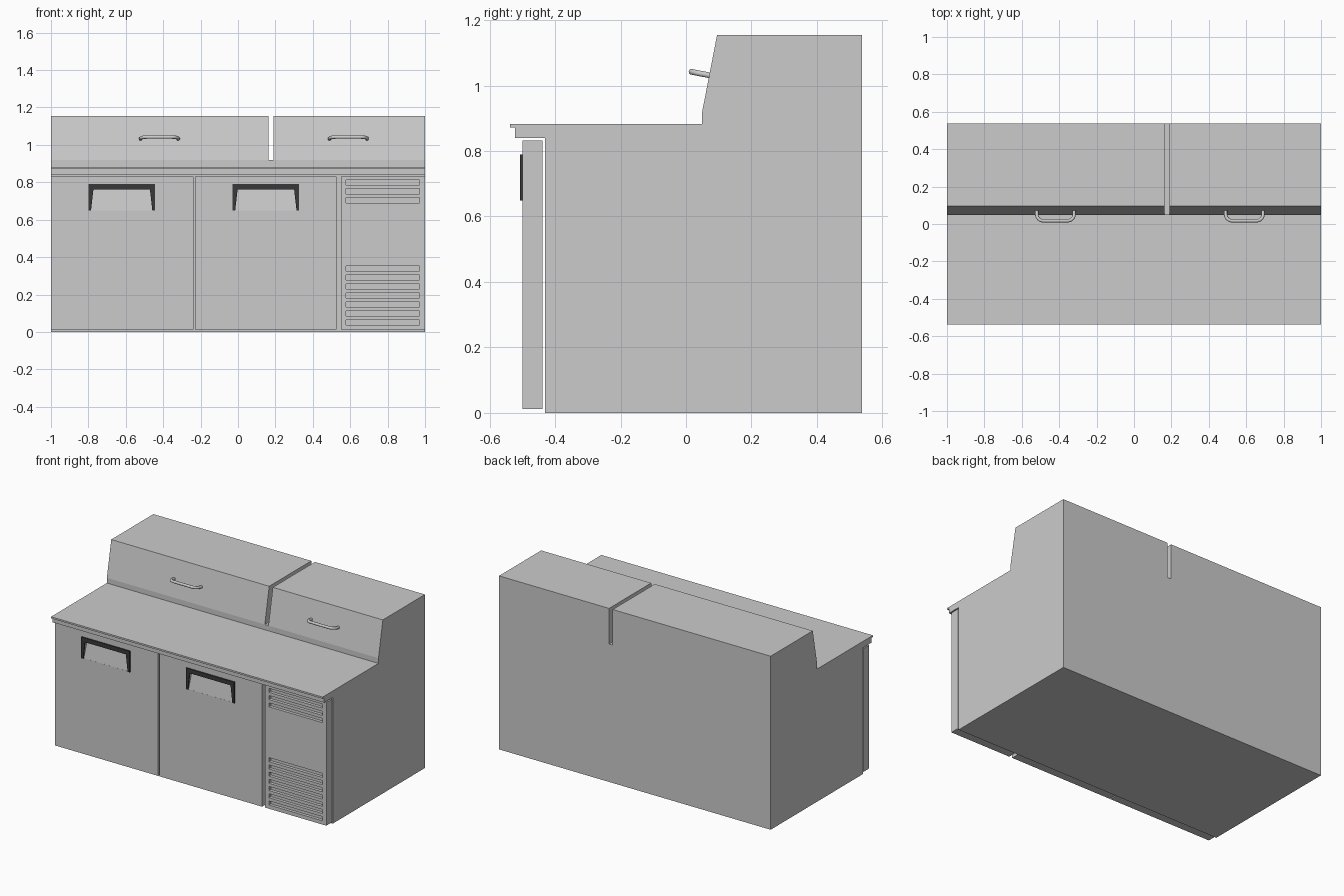
import bpy, bmesh, math
from mathutils import Vector

if "Cube" in bpy.data.objects:
    bpy.data.objects.remove(bpy.data.objects["Cube"])

dark = bpy.data.materials.new("dark_trim")
dark.diffuse_color = (0.04, 0.04, 0.04, 1)
dark.use_nodes = True
dark.node_tree.nodes["Principled BSDF"].inputs["Base Color"].default_value = dark.diffuse_color


def finish(name, bm):
    bmesh.ops.recalc_face_normals(bm, faces=bm.faces)
    me = bpy.data.meshes.new(name)
    bm.to_mesh(me)
    bm.free()
    ob = bpy.data.objects.new(name, me)
    bpy.context.collection.objects.link(ob)
    return ob


def prism(name, points, offset):
    """Extrude a flat outline of 3D points along an offset."""
    bm = bmesh.new()
    face = bm.faces.new([bm.verts.new(p) for p in points])
    res = bmesh.ops.extrude_face_region(bm, geom=[face], use_keep_orig=True)
    moved = [v for v in res["geom"] if isinstance(v, bmesh.types.BMVert)]
    bmesh.ops.translate(bm, verts=moved, vec=offset)
    return finish(name, bm)


def box(name, x0, x1, y0, y1, z0, z1):
    return prism(name, [(x0, y0, z0), (x1, y0, z0), (x1, y0, z1), (x0, y0, z1)],
                 (0, y1 - y0, 0))


def cut(target, cutter):
    cutter.hide_render = True
    mod = target.modifiers.new("cut", "BOOLEAN")
    mod.operation = "DIFFERENCE"
    mod.solver = "EXACT"
    mod.object = cutter
    bpy.context.view_layer.objects.active = target
    bpy.ops.object.modifier_apply(modifier=mod.name)
    bpy.data.objects.remove(cutter, do_unlink=True)


# Cabinet body with worktop lip and sloped lid hood
profile = [(-0.431, 0), (0.538, 0), (0.538, 1.155), (0.095, 1.155), (0.049, 0.918),
           (0.049, 0.883), (-0.538, 0.883), (-0.538, 0.872), (-0.522, 0.872),
           (-0.522, 0.84), (-0.431, 0.84)]
body = prism("cabinet_body", [(-1, y, z) for y, z in profile], (2, 0, 0))
# Gap between the two lids
cut(body, box("lid_gap_cutter", 0.163, 0.19, -0.2, 0.7, 0.918, 1.3))

# Doors with sloped finger pockets and dark handle frames
F, B, Z0, Z1 = -0.499, -0.438, 0.012, 0.832
for side, x0, x1, cx in (("left", -1, -0.238, -0.622), ("right", -0.23, 0.527, 0.149)):
    door = box(side + "_door", x0, x1, F, B, Z0, Z1)
    bm = bmesh.new()
    for s in (-1, 1):
        for hw, z, depth in ((0.164, 0.649, 0.0005), (0.151, 0.762, 0.016)):
            for y in (F - 0.02, F + depth):
                bm.verts.new((cx + s * hw, y, z))
    bmesh.ops.convex_hull(bm, input=bm.verts)
    cut(door, finish("pocket_cutter", bm))
    outline = [(-0.178, 0.649), (-0.164, 0.649), (-0.151, 0.762), (0.151, 0.762),
               (0.164, 0.649), (0.178, 0.649), (0.178, 0.79), (-0.178, 0.79)]
    frame = prism(side + "_door_handle", [(cx + x, -0.507, z) for x, z in outline],
                  (0, 0.009, 0))
    frame.data.materials.append(dark)

# Vent panel with recessed slots
panel = box("vent_panel", 0.55, 1, F, B, Z0, Z1)
for z in [0.0505 + 0.048 * i for i in range(7)] + [0.704, 0.752, 0.80]:
    cut(panel, box("slot_cutter", 0.577, 0.97, F - 0.05, F + 0.02, z - 0.0135, z + 0.0135))

# Curved bar handles on the lids, square to the slope
out = Vector((0, -0.237, 0.046)).normalized()
root = Vector((0, 0.078, 1.030))
for side, cx in (("left", -0.42), ("right", 0.59)):
    R, reach, half = 0.035, 0.062, 0.1
    path = [(half, 0)]
    for i in range(7):
        a = math.pi / 12 * i
        path.append((half - R + R * math.cos(a), reach - R + R * math.sin(a)))
    path += [(-x, d) for x, d in reversed(path)]
    cu = bpy.data.curves.new(side + "_lid_handle", "CURVE")
    cu.dimensions = "3D"
    cu.bevel_depth = 0.009
    cu.bevel_resolution = 3
    cu.use_fill_caps = True
    sp = cu.splines.new("POLY")
    sp.points.add(len(path) - 1)
    for p, (x, d) in zip(sp.points, path):
        p.co = (*(root + out * d + Vector((cx + x, 0, 0))), 1)
    ob = bpy.data.objects.new(side + "_lid_handle", cu)
    bpy.context.collection.objects.link(ob)
    bpy.ops.object.select_all(action="DESELECT")
    ob.select_set(True)
    bpy.context.view_layer.objects.active = ob
    bpy.ops.object.convert(target="MESH")
    bpy.ops.object.shade_smooth_by_angle(angle=math.radians(40))
